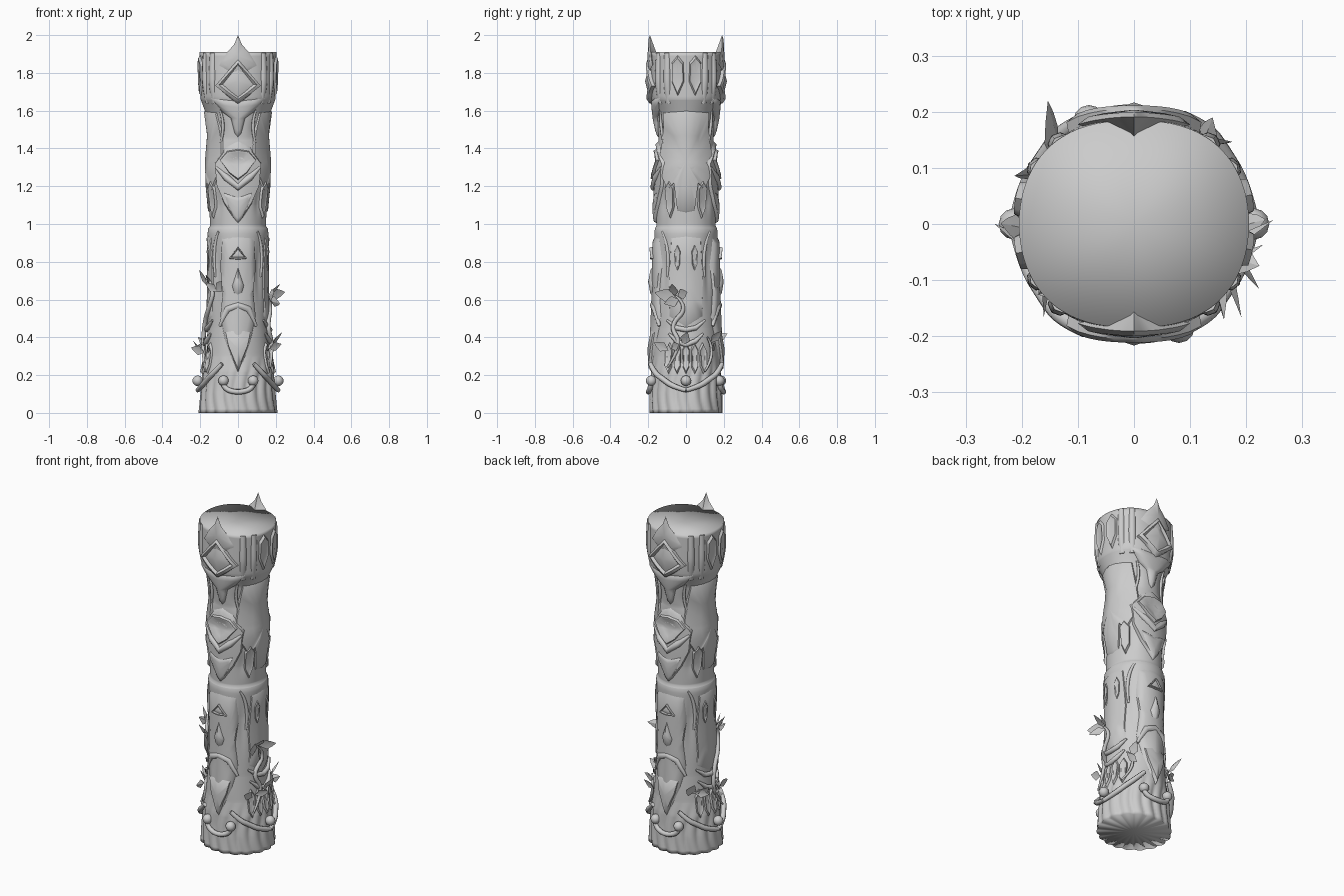
import bpy, bmesh, math
from mathutils import Vector

if "Cube" in bpy.data.objects:
    bpy.data.objects.remove(bpy.data.objects["Cube"], do_unlink=True)

stone = bpy.data.materials.new("grey stone")
stone.use_nodes = True
stone.diffuse_color = (0.6, 0.6, 0.6, 1)
stone.node_tree.nodes["Principled BSDF"].inputs["Base Color"].default_value = (0.6, 0.6, 0.6, 1)

# Column profile: height, half width, half depth
PROFILE = [(0, .207, .192), (.1, .198, .19), (.22, .187, .184), (.3, .172, .173), (.45, .16, .165),
           (.8, .154, .163), (.95, .161, .167), (.975, .158, .165), (.99, .148, .157), (1.1, .152, .158),
           (1.2, .166, .162), (1.3, .174, .16), (1.45, .156, .145), (1.58, .168, .156),
           (1.66, .198, .184), (1.75, .2, .19), (1.91, .205, .185)]

# Soft hollows and swellings: angle from front or back, height, angular width, height spread, depth
RELIEF = [(0, 1.34, .35, .05, -.014), (0, .5, .3, .04, -.014), (0, .36, .35, .07, .006),
          (.75, .75, .14, .14, -.008), (.6, 1.5, .2, .05, -.008), (.75, 1.12, .15, .06, -.008)]


def radius(th, z):
    """Oval section with bark grooves at the foot, a squarer crown and soft relief."""
    z = min(max(z, 0), 1.91)
    for (z0, a0, b0), (z1, a1, b1) in zip(PROFILE, PROFILE[1:]):
        if z <= z1:
            t = (z - z0) / (z1 - z0)
            a, b = a0 + (a1 - a0) * t, b0 + (b1 - b0) * t
            break
    r = 1 / math.hypot(math.sin(th) / a, math.cos(th) / b)
    foot = max(0, min(1, (.3 - z) / .15))
    crown = max(0, min(1, (z - 1.6) / .08))
    bark = abs(math.sin(th * 9 + math.sin(z * 14))) - .8
    r += .012 * foot * bark + .009 * crown * math.sin(2 * th) ** 2
    from_front = math.asin(min(1, abs(math.sin(th))))
    for angle, height, wide, tall, depth in RELIEF:
        r += depth * math.exp(-((from_front - angle) / wide) ** 2 - ((z - height) / tall) ** 2)
    return r


def on_surface(th, z, off=0.0):
    r = radius(th, z) + off
    return Vector((r * math.sin(th), -r * math.cos(th), z))


def carve(turn, u, z, off):
    """Point at sideways distance u from the middle of a side."""
    half = radius(turn + math.pi / 2, z)
    return on_surface(turn + math.asin(max(-.98, min(.98, u / half))), z, off)


def finish(name, bm, angle=55):
    bmesh.ops.recalc_face_normals(bm, faces=bm.faces)
    me = bpy.data.meshes.new(name)
    bm.to_mesh(me)
    bm.free()
    place(name, me, angle)


def place(name, me, angle=55):
    me.materials.clear()
    me.materials.append(stone)
    ob = bpy.data.objects.new(name, me)
    bpy.context.collection.objects.link(ob)
    bpy.ops.object.select_all(action='DESELECT')
    bpy.context.view_layer.objects.active = ob
    ob.select_set(True)
    bpy.ops.object.shade_smooth_by_angle(angle=math.radians(angle))


def bridge(bm, rings):
    for lo, hi in zip(rings, rings[1:]):
        for i in range(len(lo)):
            j = (i + 1) % len(lo)
            bm.faces.new((lo[i], lo[j], hi[j], hi[i]))


def fan(bm, ring, centre):
    c = bm.verts.new(centre)
    for i in range(len(ring)):
        bm.faces.new((ring[i], ring[(i + 1) % len(ring)], c))


def plate(name, half, levels, turn, u0=0.0, back=-.02):
    """Carved relief, mirrored from a half outline; levels are (scale, offset)."""
    outline = half + [(-x, z) for x, z in reversed(half) if x > 0]
    pts = []
    for (x0, z0), (x1, z1) in zip(outline, outline[1:] + outline[:1]):
        pts += [(x0 + (x1 - x0) * k / 3, z0 + (z1 - z0) * k / 3) for k in range(3)]
    mid = (half[0][1] + half[-1][1]) / 2
    bm = bmesh.new()
    rings = [[bm.verts.new(carve(turn, u0 + x * s, mid + (z - mid) * s, off)) for x, z in pts]
             for s, off in levels[:-1]]
    bridge(bm, rings)
    fan(bm, rings[-1], carve(turn, u0, mid, levels[-1][1]))
    fan(bm, rings[0], carve(turn, u0, mid, back))
    finish(name, bm)


def tube(name, pts, thick, smooth=True, taper=.4):
    """Round strand through points, with its own thickness at both ends."""
    cu = bpy.data.curves.new(name, 'CURVE')
    cu.dimensions = '3D'
    cu.bevel_depth = thick
    cu.bevel_resolution = 2
    cu.use_fill_caps = True
    sp = cu.splines.new('NURBS' if smooth else 'POLY')
    sp.points.add(len(pts) - 1)
    for i, (p, v) in enumerate(zip(sp.points, pts)):
        p.co = (*v, 1)
        p.radius = taper if i in (0, len(pts) - 1) else 1
    if smooth:
        sp.order_u = 3
        sp.use_endpoint_u = True
        sp.resolution_u = 6
    tmp = bpy.data.objects.new(name + "_path", cu)
    me = bpy.data.meshes.new_from_object(tmp)
    bpy.data.objects.remove(tmp)
    place(name, me)


def ridge(name, half, thick, turn):
    path = [(-x, z) for x, z in reversed(half) if x > 0] + half
    tube(name, [carve(turn, x, z, .008) for x, z in path], thick, False)


def bud(name, th, z, off):
    bm = bmesh.new()
    bmesh.ops.create_uvsphere(bm, u_segments=12, v_segments=8, radius=.028)
    bmesh.ops.translate(bm, verts=bm.verts, vec=on_surface(th, z, off))
    finish(name, bm)


def leaf(th, z, lean, length, out):
    """Folded pointed leaf; lean turns it from straight up towards +angle."""
    n = Vector((math.sin(th), -math.cos(th), 0))
    t = Vector((math.cos(th), math.sin(th), 0))
    d = (Vector((0, 0, math.cos(lean))) + t * math.sin(lean) + n * out).normalized()
    s = d.cross(n).normalized() * length * .3
    o = on_surface(th, z, .014)
    m = o + d * length * .42
    bm = bmesh.new()
    ring = [bm.verts.new(p) for p in (o, m + s, m + s * .6 + d * length * .3, o + d * length,
                                      m - s * .6 + d * length * .3, m - s)]
    fan(bm, ring, m - n * .014)
    fan(bm, ring, m - n * .006)
    finish("leaf", bm, 20)


# Column body with nearly flat ends, shaded softly over the edges
bm = bmesh.new()
N = 126
angles = [2 * math.pi * i / N for i in range(N)]
heights = sorted({round(1.91 * k / 90, 4) for k in range(91)} | {p[0] for p in PROFILE})
rings = [[bm.verts.new(on_surface(a, z)) for a in angles] for z in heights]
bridge(bm, rings)
fan(bm, rings[-1], (0, 0, 1.89))
fan(bm, rings[0], (0, 0, 0))
finish("column", bm, 120)

SOFT = [(1, -.012), (.85, .012), (.6, .017), (0, .02)]
SCOOP = [(1, .004), (.88, .026), (.76, .026), (.45, .014), (0, .012)]
PETAL = [(1, -.006), (.8, .012), (.5, .006), (0, .01)]

# Front and back carvings
for turn in (0, math.pi):
    plate("crown_spike", [(0, 2.0), (.022, 1.95), (.06, 1.91), (.1, 1.84), (0, 1.78)],
          [(1, .006), (.8, .014), (0, .018)], turn, back=-.035)
    plate("diamond_eye", [(0, 1.88), (.06, 1.81), (.12, 1.73), (.06, 1.675), (0, 1.63)],
          [(1, -.01), (.92, .018), (.76, .024), (.66, .01), (0, .027)], turn)
    plate("brow_and_nose", [(0, 1.66), (.16, 1.68), (.1, 1.6), (.045, 1.56), (.02, 1.47), (0, 1.45)],
          [(1, -.012), (.85, .006), (.6, .014), (0, .022)], turn)
    plate("upper_mask", [(0, 1.45), (.07, 1.42), (.135, 1.33), (.12, 1.2), (.075, 1.1), (.03, 1.03), (0, 1.0)],
          [(1, -.012), (.88, .014), (.5, .012), (0, .011)], turn)
    plate("upper_eye", [(0, 1.4), (.06, 1.39), (.1, 1.34), (.05, 1.27), (0, 1.23)], SCOOP, turn)
    ridge("beak", [(0, 1.195), (.06, 1.245), (.115, 1.3)], .02, turn)
    plate("upper_chin", [(0, 1.15), (.08, 1.18), (.06, 1.1), (.025, 1.03), (0, 1.0)], SOFT, turn)
    plate("lower_mask", [(0, .96), (.09, .95), (.1, .8), (.085, .65), (.1, .5), (.07, .36), (.03, .25), (0, .21)],
          SOFT, turn)
    plate("lower_eye", [(0, .88), (.045, .815), (0, .81)],
          [(1, .008), (.88, .028), (.7, .028), (.6, .02), (0, .026)], turn)
    plate("lower_nose", [(0, .78), (.03, .67), (.02, .63), (0, .61)], [(1, .01), (.7, .026), (0, .036)], turn)
    ridge("mouth", [(0, .57), (.05, .55), (.09, .46)], .02, turn)
    plate("lower_chin", [(0, .47), (.07, .44), (.055, .36), (.02, .26), (0, .21)],
          [(1, -.005), (.8, .02), (0, .028)], turn)
    for s in (-1, 1):
        tube("cheek_fold", [carve(turn, s * u, z, 0) for u, z in ((.1, .96), (.135, .88), (.12, .72))], .014)
        tube("nose_fold", [carve(turn, s * u, z, 0) for u, z in ((.1, 1.6), (.07, 1.52), (.1, 1.42))], .012)
        for angle in (.75, 1.05):
            tube("crown_roll", [on_surface(turn + s * angle, z, off) for z, off in
                                ((1.905, -.014), (1.8, -.008), (1.72, -.01), (1.64, -.014))], .022, taper=.9)
        bud("scroll_bud", turn + s * .41, .17, .012)
    tube("front_scroll", [carve(turn, u, z, .014) for u, z in
                          ((-.08, .18), (-.08, .13), (0, .105), (.08, .13), (.08, .18))], .014, taper=1)

# Side carvings
for turn in (math.pi / 2, -math.pi / 2):
    plate("wing", [(0, 1.61), (.12, 1.6), (.13, 1.38), (.13, 1.25), (.1, 1.17), (.065, 1.21), (.05, 1.06), (0, 1.05)],
          [(1, -.01), (.93, .008), (.5, .006), (0, .005)], turn)
    for u in (-.085, .085):
        plate("feather", [(0, 1.24), (.025, 1.2), (.022, 1.08), (0, 1.02)], PETAL, turn, u)
    plate("side_belly", [(0, .95), (.085, .94), (.1, .7), (.09, .5), (0, .44)],
          [(1, -.01), (.9, .006), (.5, .008), (0, .008)], turn)
    for u in (-.04, .045):
        plate("crown_petal", [(0, 1.9), (.03, 1.86), (.032, 1.75), (0, 1.67)], PETAL, turn, u)
    for k in (-2, -1, 0, 1, 2):
        plate("pleat", [(0, .38), (.02, .34), (.018, .24), (0, .2)], PETAL, turn, k * .045)
    for u in (-.045, .045):
        plate("side_eye", [(0, .9), (.018, .86), (.014, .78), (0, .74)], PETAL, turn, u)
    ridge("side_lip", [(0, .44), (.05, .45), (.09, .49)], .014, turn)
    ridge("side_lower_lip", [(0, .36), (.05, .38), (.09, .42)], .014, turn)
    bud("side_bud", turn, .17, .022)
    for s in (-1, 1):
        tube("side_scroll", [on_surface(turn + s * math.radians(a), z, off) for a, z, off in
                             ((66, .26, .03), (52, .21, .03), (38, .18, .014), (20, .14, .016), (0, .12, .02))],
             .015, taper=.8)

# Climbing vines, given as degrees round the column and height
VINES = [[(-60, .22), (-95, .33), (-85, .48), (-62, .55), (-45, .66), (-72, .72)],
         [(60, .24), (85, .36), (60, .46), (95, .56), (72, .62)],
         [(120, .22), (150, .32), (128, .4)],
         [(-75, .4), (-105, .33), (-140, .37)]]
for path in VINES:
    tube("vine", [on_surface(math.radians(a), z, .018) for a, z in path], .012)

# Leaves: degrees, height, lean, length, outward tilt
LEAVES = [(-72, .67, -.3, .1, .4), (-66, .68, .7, .08, .5), (-42, .64, .9, .1, .4), (-40, .64, -.8, .08, .5),
          (-75, .32, -1.2, .09, .8), (-62, .33, 1.4, .08, .5), (-85, .31, -.3, .09, .7),
          (75, .62, 1.3, .1, .9), (72, .61, -1.3, .12, .6), (70, .62, .1, .09, 1), (78, .6, -1.9, .1, 1),
          (85, .36, .4, .09, .7), (60, .33, -1, .09, .5), (65, .34, 1.2, .08, .6),
          (135, .37, .5, .09, .7), (145, .33, -1, .08, .5),
          (-128, .37, -1, .12, .8), (-125, .34, .7, .09, .5), (-130, .36, 1.6, .08, .5)]
for a, z, lean, length, out in LEAVES:
    leaf(math.radians(a), z, lean, length, out)
